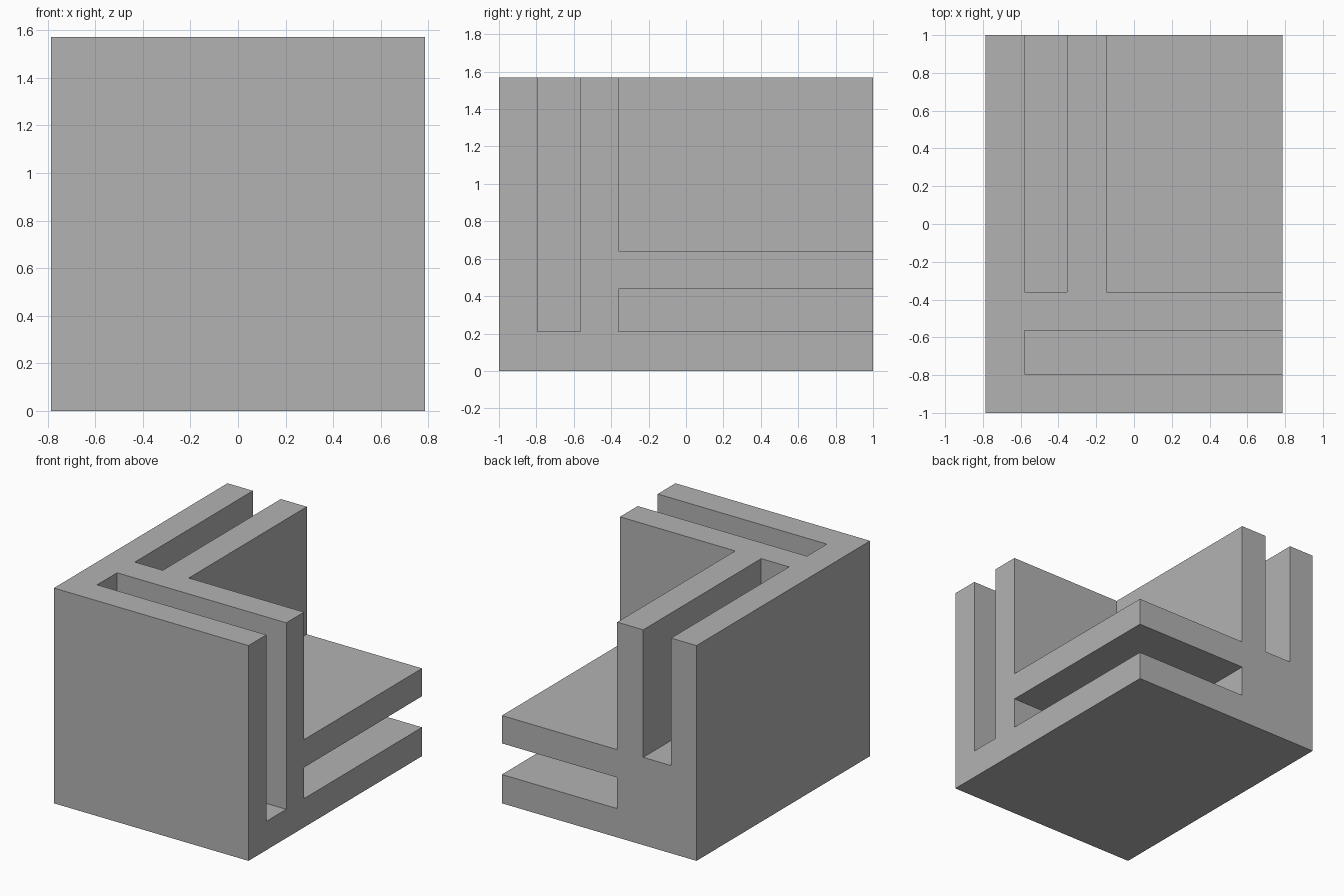
import bpy
import bmesh
from mathutils import Vector

cube = bpy.data.objects.get("Cube")
if cube:
    bpy.data.objects.remove(cube, do_unlink=True)

# Single flat colour
grey = bpy.data.materials.new("plain grey")
grey.use_nodes = True
colour = (0.45, 0.45, 0.45, 1)
grey.diffuse_color = colour
grey.node_tree.nodes["Principled BSDF"].inputs["Base Color"].default_value = colour


def box(name, low, high):
    """Axis-aligned box between two opposite corners."""
    low, high = Vector(low), Vector(high)
    bm = bmesh.new()
    bmesh.ops.create_cube(bm, size=1)
    for v in bm.verts:
        v.co = (low + high) / 2 + v.co * (high - low)
    mesh = bpy.data.meshes.new(name)
    bm.to_mesh(mesh)
    bm.free()
    mesh.materials.append(grey)
    obj = bpy.data.objects.new(name, mesh)
    bpy.context.collection.objects.link(obj)
    return obj


W, D, H = 0.785, 1.0, 1.57      # half width, half depth, height
OUT = 0.1                       # how far cutters reach past open sides
outer_x, slot_x, inner_x = -0.58, -0.355, -0.145
outer_y, slot_y, inner_y = -0.795, -0.565, -0.36
outer_z, slot_z, inner_z = 0.21, 0.437, 0.64
right, back, top = W + OUT, D + OUT, H + OUT

bracket = box("corner_bracket", (-W, -D, 0), (W, D, H))

# Three panel slots and the open inside corner
cuts = {
    "front_slot": ((outer_x, outer_y, outer_z), (right, slot_y, top)),
    "side_slot": ((outer_x, inner_y, inner_z), (slot_x, back, top)),
    "base_slot": ((inner_x, inner_y, outer_z), (right, back, slot_z)),
    "inside_corner": ((inner_x, inner_y, inner_z), (right, back, top)),
}
bpy.context.view_layer.objects.active = bracket
for name, (low, high) in cuts.items():
    cutter = box(name, low, high)
    cutter.hide_render = True
    cut = bracket.modifiers.new(name, "BOOLEAN")
    cut.operation = "DIFFERENCE"
    cut.solver = "EXACT"
    cut.object = cutter
    bpy.ops.object.modifier_apply(modifier=cut.name)
    bpy.data.objects.remove(cutter, do_unlink=True)
